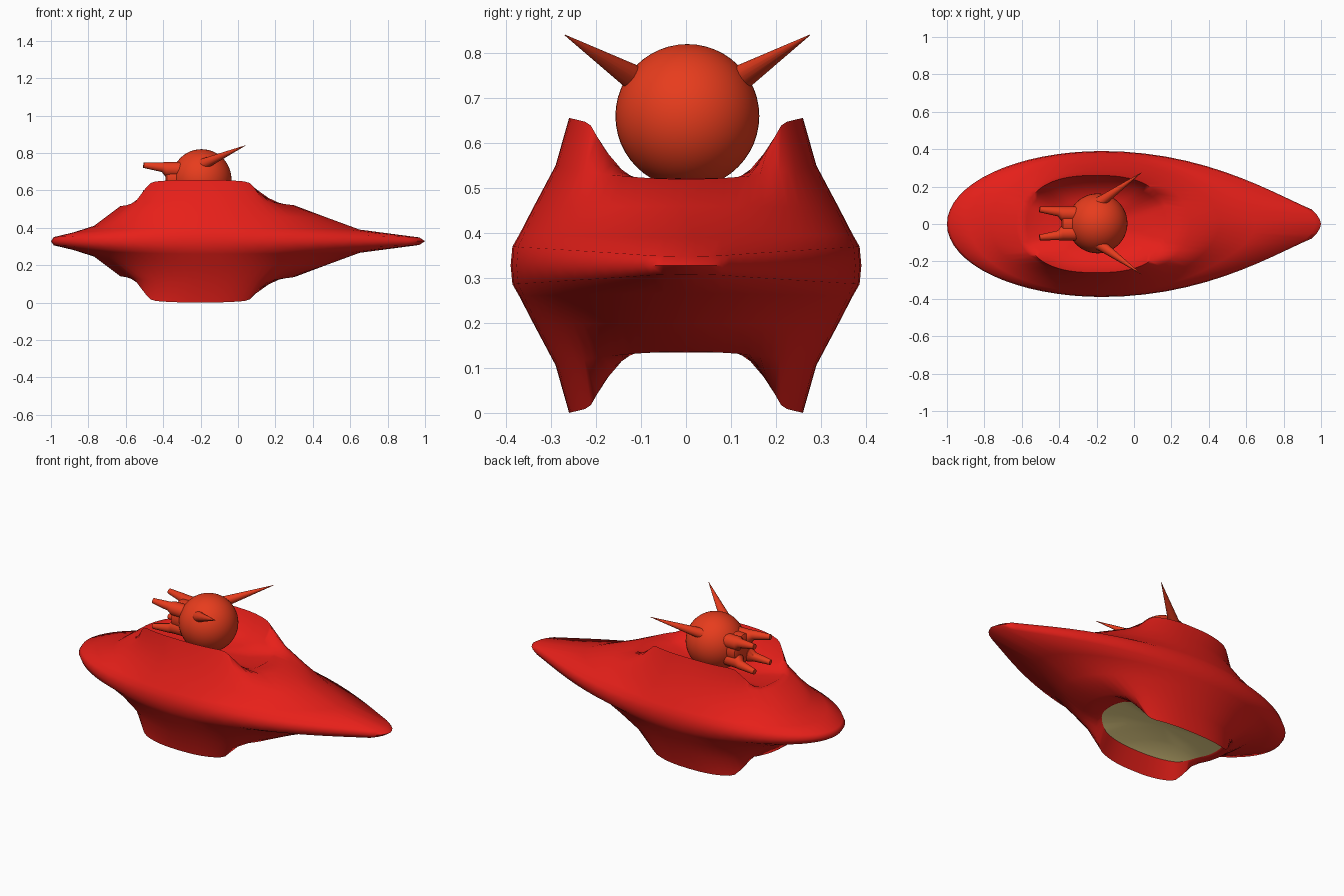
import bpy, bmesh, math
from mathutils import Vector

if "Cube" in bpy.data.objects:
    bpy.data.objects.remove(bpy.data.objects["Cube"])

N = 64
MID = 0.328


def material(name, rgb):
    m = bpy.data.materials.new(name)
    m.diffuse_color = (*rgb, 1)
    m.use_nodes = True
    m.node_tree.nodes["Principled BSDF"].inputs["Base Color"].default_value = m.diffuse_color
    return m


RED = material("hull_red", (0.80, 0.014, 0.010))
ORANGE = material("pod_orange", (0.80, 0.045, 0.012))
CREAM = material("belly_cream", (0.95, 0.76, 0.29))


def finish(name, bm, mat, angle=40):
    bmesh.ops.recalc_face_normals(bm, faces=bm.faces)
    me = bpy.data.meshes.new(name)
    bm.to_mesh(me)
    bm.free()
    ob = bpy.data.objects.new(name, me)
    bpy.context.collection.objects.link(ob)
    me.materials.append(mat)
    bpy.ops.object.select_all(action='DESELECT')
    ob.select_set(True)
    bpy.context.view_layer.objects.active = ob
    bpy.ops.object.shade_smooth_by_angle(angle=math.radians(angle))
    return ob


def notch_height(s):
    """0 on the low ends of the oval, 1 on the high side ridges."""
    steps = [(0, 0), (0.4, 0), (0.54, 0.2), (0.79, 0.92), (1, 1)]
    for (a, u), (b, v) in zip(steps, steps[1:]):
        if s <= b:
            return u + (v - u) * (s - a) / (b - a)
    return 1


def ring(bm, spec, sign):
    """One closed oval: back x, front x, half width, heights at back/side/front,
    squareness, nose taper, and whether its height has notched ends."""
    xb, xf, ry, zb, zs, zf, sq, taper, notch = spec
    cx = -0.17 if not notch else (xb + xf) / 2
    out = []
    for i in range(N):
        t = 2 * math.pi * i / N
        c, s = math.cos(t), math.sin(t)
        c = 0 if abs(c) < 1e-9 else c
        s = 0 if abs(s) < 1e-9 else s
        x = cx + ((xf - cx) if c > 0 else (xb - cx)) * abs(c) ** sq
        # the nose narrows, then ends in a blunter tip
        tp = max(min(taper, 1.25), taper - 1.75 * (taper - 1) * (1 - abs(s)) ** 3)
        y = math.copysign(ry * abs(s) ** (sq * (tp if c > 0 else 1)), s)
        w = notch_height(abs(s)) if notch else s * s
        z = zs * w + (zf if c > 0 else zb) * (1 - w)
        out.append(bm.verts.new((x, y, MID + sign * (z - MID))))
    return out


def bridge(bm, a, b):
    for i in range(N):
        j = (i + 1) % N
        bm.faces.new((a[i], a[j], b[j], b[i]))


def cap(bm, a, z):
    v = bm.verts.new((-0.2, 0, z))
    for i in range(N):
        bm.faces.new((a[i], a[(i + 1) % N], v))


EDGE = (-1, 1, 0.39, MID, MID, MID, 1, 1.8, False)
SHELL = [
    (-0.985, 0.97, 0.386, 0.35, 0.37, 0.348, 1, 1.75, False),
    (-0.88, 0.65, 0.371, 0.375, 0.396, 0.39, 1, 1.4, False),
    (-0.77, 0.46, 0.34, 0.41, 0.456, 0.46, 0.97, 1.2, False),
    (-0.63, 0.30, 0.29, 0.515, 0.55, 0.52, 0.92, 1.05, False),
    (-0.585, 0.18, 0.26, 0.522, 0.656, 0.522, 0.8, 1, True),
]
WALL = (-0.575, 0.17, 0.215, 0.516, 0.555, 0.516, 0.86, 1, True)
FLOOR = (-0.45, 0.05, 0.14, 0.502, 0.515, 0.502, 1, 1, True)

# Hull: mirrored stack of ovals from the rim edge to the high side ridges
bm = bmesh.new()
edge = ring(bm, EDGE, 1)
for sign in (1, -1):
    prev = edge
    for spec in SHELL + [WALL]:
        cur = ring(bm, spec, sign)
        bridge(bm, prev, cur)
        prev = cur
    if sign > 0:
        cur = ring(bm, FLOOR, sign)
        bridge(bm, prev, cur)
        cap(bm, cur, 0.495)
finish("hull", bm, RED, 80)

# Belly panel in the lower recess
bm = bmesh.new()
outer, inner = ring(bm, WALL, -1), ring(bm, FLOOR, -1)
bridge(bm, outer, inner)
cap(bm, inner, 2 * MID - 0.495)
belly = finish("belly_panel", bm, CREAM)
if belly.data.polygons[0].normal.z > 0:
    belly.data.flip_normals()

# Round pod on the deck
POD = Vector((-0.195, 0.003, 0.66))
bm = bmesh.new()
bmesh.ops.create_uvsphere(bm, u_segments=48, v_segments=24, radius=0.16)
bmesh.ops.translate(bm, verts=bm.verts, vec=POD)
finish("pod", bm, ORANGE)


def tube(name, path, sides=16):
    """Tapered tube through (point, radius) pairs."""
    bm = bmesh.new()
    q = (path[-1][0] - path[0][0]).to_track_quat('Z', 'Y')
    prev = None
    for p, r in path:
        cur = [bm.verts.new(p + q @ Vector((r * math.cos(2 * math.pi * k / sides),
               r * math.sin(2 * math.pi * k / sides), 0))) for k in range(sides)]
        if prev:
            for k in range(sides):
                j = (k + 1) % sides
                bm.faces.new((prev[k], prev[j], cur[j], cur[k]))
        else:
            bm.faces.new(cur)
        prev = cur
    bm.faces.new(prev)
    return finish(name, bm, ORANGE)


# Swept-back horns and four nose prongs
for sy, side in ((1, "left"), (-1, "right")):
    tube("horn_" + side, [(Vector((-0.19, 0.003 + 0.108 * sy, 0.738)), 0.031),
                          (Vector((0.04, 0.003 + 0.272 * sy, 0.84)), 0.001)])
    for sz, level in ((1, "upper"), (-1, "lower")):
        tube(f"prong_{level}_{side}",
             [(POD + Vector((x - POD.x, d * sy, d * sz)), r) for x, d, r in
              ((-0.27, 0.05, 0.042), (-0.385, 0.053, 0.039),
               (-0.405, 0.064, 0.026), (-0.505, 0.075, 0.015))])

# Hub joining the prongs
tube("prong_hub", [(POD + Vector((-0.08, 0, 0)), 0.09),
                   (POD + Vector((-0.185, 0, 0)), 0.086),
                   (POD + Vector((-0.192, 0, 0)), 0.075)])
